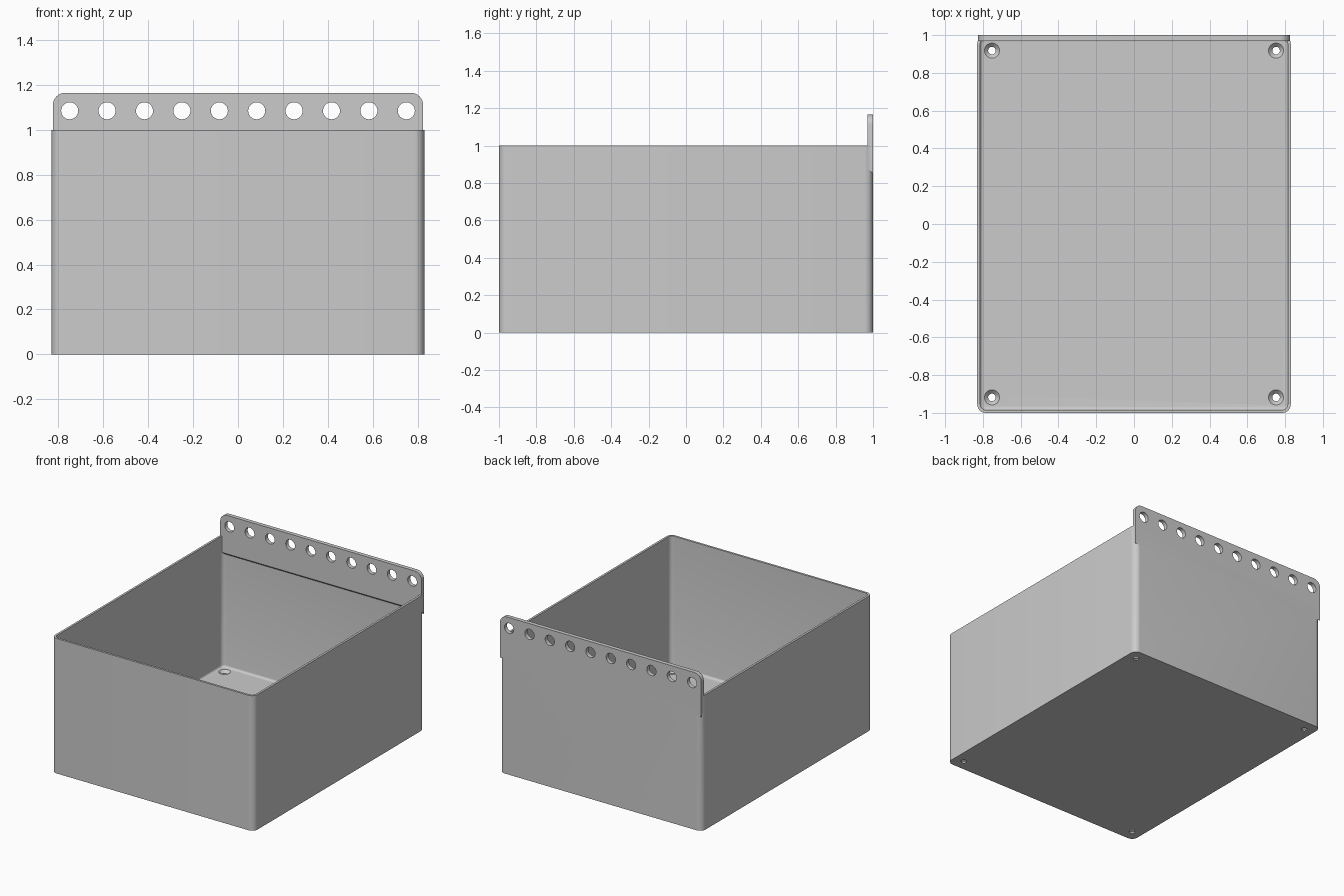
import bpy
import bmesh
from math import sin, cos, pi, radians

HALF_X, HALF_Y, HEIGHT = 0.83, 1.0, 1.0
WALL, FLOOR, CORNER = 0.016, 0.03, 0.045
TAB_X, TAB_TOP, TAB_LOW, TAB_THICK = 0.825, 1.165, 0.85, 0.03

if "Cube" in bpy.data.objects:
    bpy.data.objects.remove(bpy.data.objects["Cube"], do_unlink=True)

grey = bpy.data.materials.new("plain grey")
grey.use_nodes = True
colour = (0.6, 0.6, 0.6, 1)
grey.diffuse_color = colour
grey.node_tree.nodes["Principled BSDF"].inputs["Base Color"].default_value = colour


def finish(bm, name):
    bmesh.ops.recalc_face_normals(bm, faces=bm.faces)
    mesh = bpy.data.meshes.new(name)
    bm.to_mesh(mesh)
    bm.free()
    mesh.materials.append(grey)
    obj = bpy.data.objects.new(name, mesh)
    bpy.context.collection.objects.link(obj)
    return obj


def arc(cx, cy, r, start, steps=8):
    angles = [start + pi / 2 * i / steps for i in range(steps + 1)]
    return [(cx + r * cos(a), cy + r * sin(a)) for a in angles]


def rounded_rect(inset):
    r = CORNER - inset
    x, y = HALF_X - CORNER, HALF_Y - CORNER
    corners = [(x, y), (-x, y), (-x, -y), (x, -y)]
    return [p for i, (cx, cy) in enumerate(corners)
            for p in arc(cx, cy, r, i * pi / 2)]


def loft(name, rings):
    """Skin a stack of closed rings and cap both ends."""
    bm = bmesh.new()
    loops = [[bm.verts.new(p) for p in ring] for ring in rings]
    n = len(loops[0])
    for a, b in zip(loops, loops[1:]):
        for i in range(n):
            j = (i + 1) % n
            bm.faces.new((a[i], a[j], b[j], b[i]))
    bm.faces.new(loops[0])
    bm.faces.new(loops[-1])
    return finish(bm, name)


def boolean(target, other, operation):
    bpy.context.view_layer.objects.active = target
    mod = target.modifiers.new(operation.lower(), 'BOOLEAN')
    mod.operation, mod.object, mod.solver = operation, other, 'EXACT'
    bpy.ops.object.modifier_apply(modifier=mod.name)
    bpy.data.objects.remove(other, do_unlink=True)


def circle(r, n=32):
    return [(r * cos(2 * pi * i / n), r * sin(2 * pi * i / n)) for i in range(n)]


# Open bin: outer wall, rim, inner wall, small fillet down to the floor
fillet = 0.016
levels = [(0, 0), (0, HEIGHT), (WALL, HEIGHT)]
for i in range(5):
    a = pi / 2 * i / 4
    levels.append((WALL + fillet * (1 - cos(a)), FLOOR + fillet * (1 - sin(a))))
bin_box = loft("storage_bin", [[(x, y, z) for x, y in rounded_rect(inset)]
                               for inset, z in levels])

# Hanging tab: rounded top corners, sloped underside
r = 0.055
outline = ([(-TAB_X, TAB_LOW), (TAB_X, TAB_LOW)]
           + arc(TAB_X - r, TAB_TOP - r, r, 0)
           + arc(r - TAB_X, TAB_TOP - r, r, pi / 2))
inner_y = HALF_Y - TAB_THICK
tab = loft("hanging_tab", [
    [(x, HALF_Y, z) for x, z in outline],
    [(x, inner_y, z + TAB_THICK if z == TAB_LOW else z) for x, z in outline]])
boolean(bin_box, tab, 'UNION')

# Row of ten hanging holes
for i in range(10):
    cx = -0.75 + i * 1.5 / 9
    cutter = loft("tab_hole", [[(cx + x, y, 1.085 + z) for x, z in circle(0.038)]
                               for y in (0.9, 1.1)])
    boolean(bin_box, cutter, 'DIFFERENCE')

# Countersunk screw holes in the floor corners
for sx in (-1, 1):
    for sy in (-1, 1):
        steps = [(0.02, -0.05), (0.02, 0.01), (0.04, FLOOR), (0.04, FLOOR + 0.02)]
        cutter = loft("screw_hole", [
            [(sx * 0.752 + x, sy * 0.918 + y, z) for x, y in circle(rad)]
            for rad, z in steps])
        boolean(bin_box, cutter, 'DIFFERENCE')

bpy.ops.object.select_all(action='DESELECT')
bin_box.select_set(True)
bpy.context.view_layer.objects.active = bin_box
bpy.ops.object.shade_smooth_by_angle(angle=radians(30))
